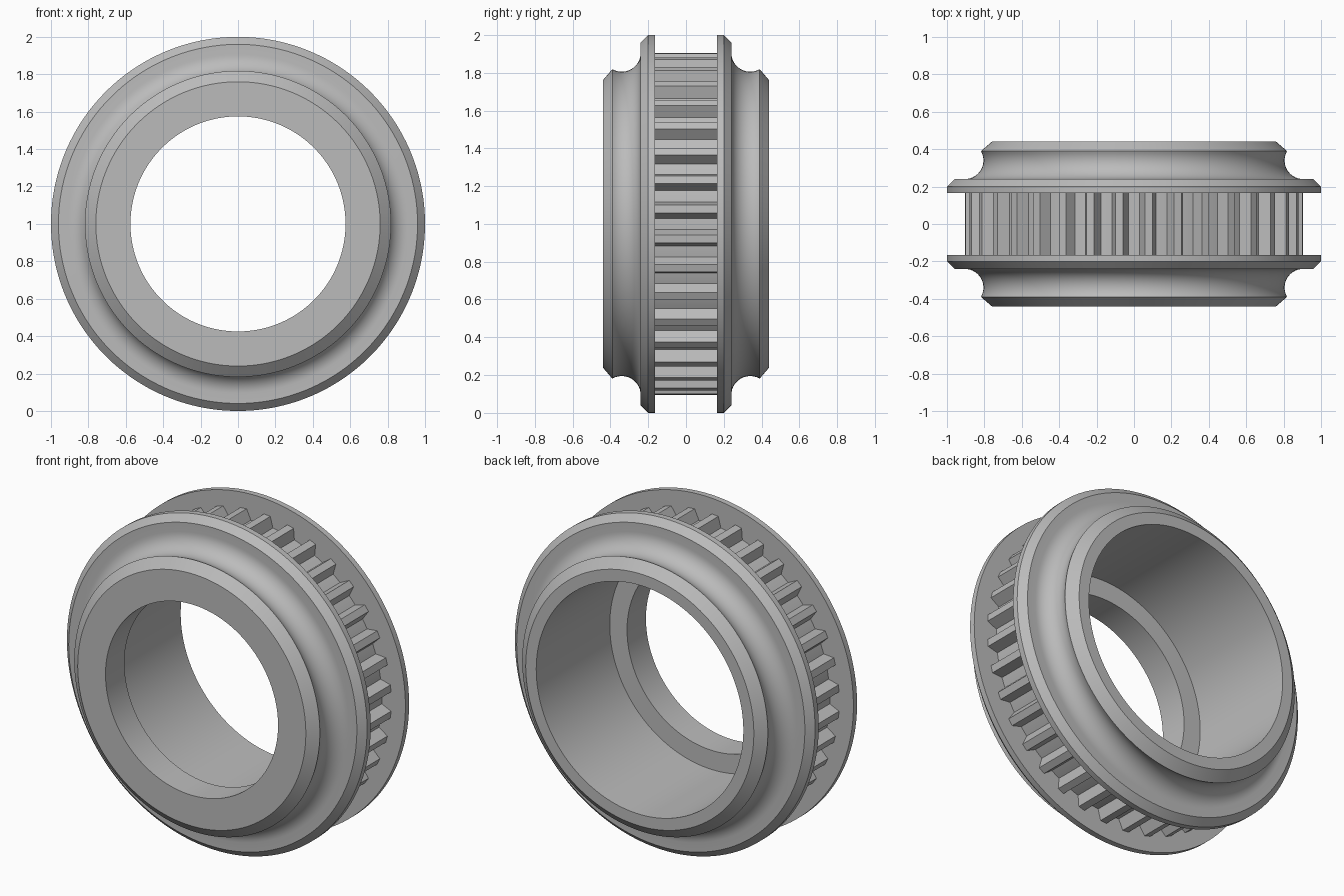
import bpy, bmesh, math

if "Cube" in bpy.data.objects:
    bpy.data.objects.remove(bpy.data.objects["Cube"])

CENTRE_Z = 1.0
TEETH = 36
ROOT_R, TIP_R = 0.843, 0.906
HALF_BELT = 0.165      # half the width between the flanges
HALF_WIDTH = 0.44      # half the total width

grey = bpy.data.materials.new("plain grey")
grey.use_nodes = True
grey.diffuse_color = (0.5, 0.5, 0.5, 1)
grey.node_tree.nodes["Principled BSDF"].inputs["Base Color"].default_value = (0.5, 0.5, 0.5, 1)


def polar(r, angle, y):
    return (r * math.cos(angle), y, CENTRE_Z + r * math.sin(angle))


def finish(name, bm, smooth_angle):
    bmesh.ops.recalc_face_normals(bm, faces=bm.faces)
    mesh = bpy.data.meshes.new(name)
    bm.to_mesh(mesh)
    bm.free()
    mesh.materials.append(grey)
    obj = bpy.data.objects.new(name, mesh)
    bpy.context.collection.objects.link(obj)
    bpy.ops.object.select_all(action="DESELECT")
    obj.select_set(True)
    bpy.context.view_layer.objects.active = obj
    bpy.ops.object.shade_smooth_by_angle(angle=math.radians(smooth_angle))
    return obj


def lathe(name, profile, segments=180):
    """Spin a closed (y, radius) profile about the y axis."""
    bm = bmesh.new()
    rings = [[bm.verts.new(polar(r, 2 * math.pi * i / segments, y)) for y, r in profile]
             for i in range(segments)]
    n = len(profile)
    for i in range(segments):
        a, b = rings[i], rings[(i + 1) % segments]
        for j in range(n):
            k = (j + 1) % n
            bm.faces.new((a[j], a[k], b[k], b[j]))
    return finish(name, bm, 25)


# Outer half profile: hub chamfer, concave neck, flange chamfer, belt seat
neck = []
for i in range(15):
    t = math.radians(240 + 120 * i / 14)
    neck.append((-0.34 + 0.1 * math.cos(t), 0.905 + 0.1 * math.sin(t)))
front = [(-HALF_WIDTH, 0.76)] + neck + [
    (-0.24, 0.96), (-0.2, 1.0), (-HALF_BELT, 1.0), (-HALF_BELT, ROOT_R)]
back = [(-y, r) for y, r in reversed(front)]

# Stepped bore: wide from the back, narrow lip at the front
bore = [(HALF_WIDTH, 0.69), (-0.26, 0.69), (-0.26, 0.575), (-HALF_WIDTH, 0.575)]
lathe("pulley_body", front + back + bore)

# Trapezoid teeth between the flanges, with a groove centred on each axis
bm = bmesh.new()
root_half, tip_half = math.radians(3.03), math.radians(1.33)
for i in range(TEETH):
    mid = 2 * math.pi * (i + 0.5) / TEETH
    outline = [(ROOT_R - 0.015, -root_half), (ROOT_R - 0.002, -root_half), (TIP_R, -tip_half),
               (TIP_R, tip_half), (ROOT_R - 0.002, root_half), (ROOT_R - 0.015, root_half)]
    ends = [[bm.verts.new(polar(r, mid + a, y)) for r, a in outline]
            for y in (-HALF_BELT - 0.005, HALF_BELT + 0.005)]
    for end in ends:
        bm.faces.new(end)
    for j in range(6):
        k = (j + 1) % 6
        bm.faces.new((ends[0][j], ends[0][k], ends[1][k], ends[1][j]))
finish("belt_teeth", bm, 10)
